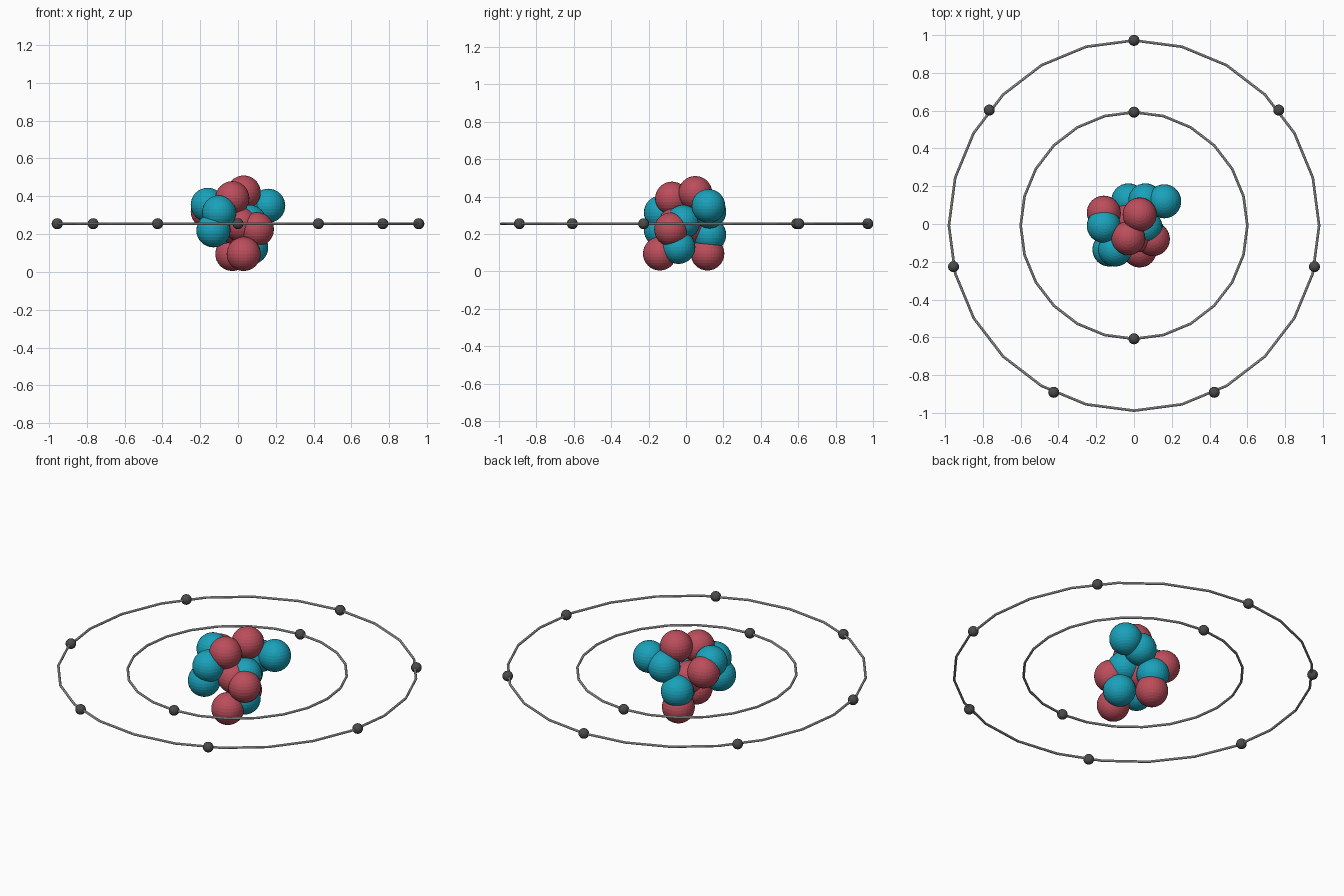
import bpy
from math import sin, cos, tau

if "Cube" in bpy.data.objects:
    bpy.data.objects.remove(bpy.data.objects["Cube"])

RING_Y, RING_Z = -0.008, 0.255


def material(name, rgb):
    m = bpy.data.materials.new(name)
    m.diffuse_color = (*rgb, 1)
    m.use_nodes = True
    m.node_tree.nodes["Principled BSDF"].inputs["Base Color"].default_value = m.diffuse_color
    return m


RED = material("red", (0.50, 0.075, 0.105))
BLUE = material("blue", (0.01, 0.36, 0.49))
DARK = material("dark_grey", (0.07, 0.07, 0.07))


def ball(name, loc, radius, mat, segs=32, rings=16):
    bpy.ops.mesh.primitive_uv_sphere_add(segments=segs, ring_count=rings,
                                         radius=radius, location=loc)
    o = bpy.context.object
    o.name = name
    o.data.materials.append(mat)


def orbit(name, radius, count):
    # thin 24-sided ring with evenly spaced electrons
    bpy.ops.mesh.primitive_torus_add(major_segments=24, minor_segments=8,
                                     major_radius=radius, minor_radius=0.007,
                                     location=(0, RING_Y, RING_Z))
    bpy.context.object.name = name + "_orbit"
    for i in range(count):
        a = tau * i / count
        ball(f"{name}_electron_{i + 1}",
             (radius * sin(a), RING_Y + radius * cos(a), RING_Z), 0.029, DARK)


# nucleus: tightly packed protons and neutrons
protons = [(0.03, 0.05, 0.42), (-0.03, -0.075, 0.39), (0.10, -0.08, 0.225),
           (0.03, -0.14, 0.095), (-0.03, 0.115, 0.095), (-0.16, 0.06, 0.32),
           (-0.03, 0.02, 0.24), (0.015, -0.06, 0.25)]
neutrons = [(0.16, 0.12, 0.35), (-0.16, -0.01, 0.355), (-0.10, -0.135, 0.315),
            (-0.13, -0.135, 0.22), (0.07, -0.04, 0.13), (-0.03, 0.125, 0.195),
            (0.06, 0.125, 0.32), (0.06, -0.015, 0.265)]
for i, p in enumerate(protons):
    ball(f"proton_{i + 1}", p, 0.09, RED)
for i, p in enumerate(neutrons):
    ball(f"neutron_{i + 1}", p, 0.09, BLUE)

# electron shells
orbit("inner", 0.60, 2)
orbit("outer", 0.98, 7)
